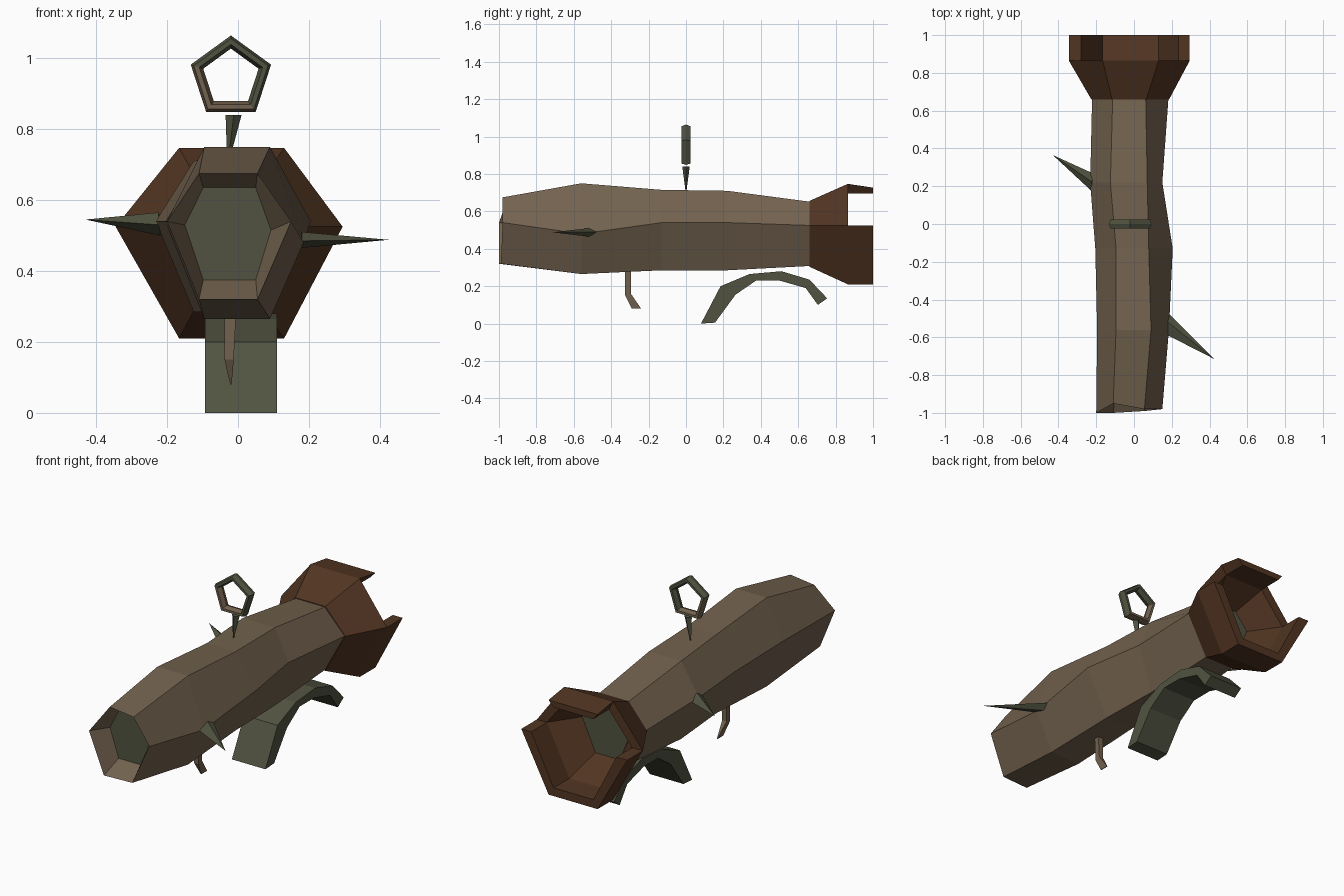
import bpy, bmesh
from math import sin, cos, pi
from mathutils import Vector

cube = bpy.data.objects.get("Cube")
if cube:
    bpy.data.objects.remove(cube)


def material(name, r, g, b):
    m = bpy.data.materials.new(name)
    m.use_nodes = True
    m.diffuse_color = (r, g, b, 1)
    m.node_tree.nodes["Principled BSDF"].inputs["Base Color"].default_value = (r, g, b, 1)
    return m


BARK = material("pale bark", .17, .122, .077)
RUST = material("dark brown bark", .085, .036, .016)
MOSS = material("moss green", .082, .086, .052)


def finish(bm, name, *mats):
    bmesh.ops.recalc_face_normals(bm, faces=bm.faces)
    mesh = bpy.data.meshes.new(name)
    bm.to_mesh(mesh)
    bm.free()
    for m in mats:
        mesh.materials.append(m)
    obj = bpy.data.objects.new(name, mesh)
    bpy.context.collection.objects.link(obj)
    return obj


def add_ring(bm, points):
    return [bm.verts.new(p) for p in points]


def bridge(bm, a, b):
    n = len(a)
    return [bm.faces.new((a[i], a[(i + 1) % n], b[(i + 1) % n], b[i])) for i in range(n)]


def loft(name, sections, *mats):
    bm = bmesh.new()
    rings = [add_ring(bm, s) for s in sections]
    for a, b in zip(rings, rings[1:]):
        bridge(bm, a, b)
    caps = [bm.faces.new(rings[0]), bm.faces.new(rings[-1])]
    caps[0].material_index = len(mats) - 1
    return finish(bm, name, *mats)


def hexagon(y, left, ridge_l, ridge_r, right, top, mid, low, mid_l=None):
    """Six-sided section, flat on top, clockwise from the top -x corner."""
    return [Vector(p) for p in (
        (ridge_l, y, top), (ridge_r, y, top), (right, y, mid),
        (ridge_r, y, low), (ridge_l, y, low), (left, y, mid_l or mid))]


# Hollow-ended log with a recessed front lens
rim = hexagon(-1, -.2, -.11, .055, .15, .675, .54, .32)
for i, dy in enumerate((.05, .02, .02, .01, 0, 0)):
    rim[i].y += dy
log_end = hexagon(.66, -.222, -.113, .062, .182, .652, .525, .308)
loft("log_body", [
    hexagon(-.89, -.15, -.098, .05, .093, .635, .515, .375, .53),
    rim,
    hexagon(-.56, -.195, -.095, .09, .185, .75, .48, .265, .54),
    hexagon(-.13, -.205, -.095, .078, .205, .715, .54, .285),
    hexagon(.22, -.232, -.125, .07, .15, .71, .54, .285),
    log_end], BARK, MOSS)

# Flared back cup: the two upper slanted panels stop short
bm = bmesh.new()
outer = hexagon(.865, -.345, -.166, .13, .295, .747, .525, .21)
inner = hexagon(.865, -.28, -.14, .1, .235, .695, .525, .255)
lens = hexagon(.71, -.17, -.095, .05, .13, .615, .525, .35)
a, b, c, d = [add_ring(bm, r) for r in (
    hexagon(.66, -.226, -.116, .065, .186, .656, .525, .304), outer, inner, lens)]
push = Vector((0, .135, 0))
b2 = add_ring(bm, [p + push for p in outer])
c2 = add_ring(bm, [p + push for p in inner])
for v in b2[:2]:
    v.co.z -= .02
bridge(bm, a, b)
bridge(bm, c, d)
bm.faces.new(a)
bm.faces.new(d).material_index = 1
for i in range(6):
    j = (i + 1) % 6
    if i in (1, 5):
        bm.faces.new((b[i], b[j], c[j], c[i]))
    else:
        for p, q in ((b, b2), (b2, c2), (c2, c)):
            bm.faces.new((p[i], p[j], q[j], q[i]))
for i in (0, 1, 2, 5):
    bm.faces.new((b[i], b2[i], c2[i], c[i]))
finish(bm, "flared_cup", RUST, MOSS)


def slab(name, upper, lower, x0, x1, mat):
    """Strip between two side outlines, given width in x."""
    loft(name, [[(x0, y, z), (x1, y, z), (x1, v, w), (x0, v, w)]
                for (y, z), (v, w) in zip(upper, lower)], mat)


# Arched foot under the log
slab("arched_foot",
     [(.08, 0), (.185, .2), (.34, .265), (.51, .28), (.66, .235), (.755, .135)],
     [(.155, .005), (.265, .155), (.375, .23), (.5, .23), (.64, .19), (.705, .1)],
     -.093, .11, MOSS)

# Five-sided hanging loop with a four-sided section
bm = bmesh.new()
sections = []
for k in range(5):
    t = pi / 2 + k * 2 * pi / 5
    sections.append(add_ring(bm, [
        (-.02 + r * cos(t), y, .945 + r * sin(t))
        for r, y in ((.082, 0), (.094, -.025), (.11, -.025), (.119, 0), (.11, .025), (.094, .025))]))
for k in range(5):
    for f in bridge(bm, sections[k], sections[(k + 1) % 5]):
        f.material_index = int(k in (1, 2))
finish(bm, "loop_ring", MOSS, BARK)


def spike(name, base, tip, mat):
    bm = bmesh.new()
    ring = add_ring(bm, base)
    point = bm.verts.new(tip)
    for i in range(len(ring)):
        bm.faces.new((ring[i], ring[(i + 1) % len(ring)], point))
    bm.faces.new(ring)
    finish(bm, name, mat)


# Stem of the loop and side thorns
spike("loop_stem", [(-.035, 0, .84), (-.012, -.02, .84), (.01, 0, .84), (-.012, .02, .84)],
      (-.03, 0, .69), MOSS)
spike("right_thorn", [(-.2, .26, .53), (-.225, .225, .565), (-.22, .17, .53), (-.22, .22, .5)],
      (-.43, .365, .545), MOSS)
spike("left_thorn", [(.17, -.46, .49), (.18, -.52, .51), (.18, -.59, .485), (.18, -.52, .465)],
      (.425, -.715, .488), MOSS)

# Small hooked twig below
loft("hooked_twig", [
    [(-.038, -.325, .29), (-.005, -.325, .29), (-.005, -.295, .29), (-.038, -.295, .29)],
    [(-.038, -.325, .15), (-.012, -.325, .15), (-.012, -.295, .16), (-.038, -.295, .16)],
    [(-.022, -.29, .08), (-.018, -.29, .08), (-.018, -.24, .08), (-.022, -.24, .08)]], BARK)
